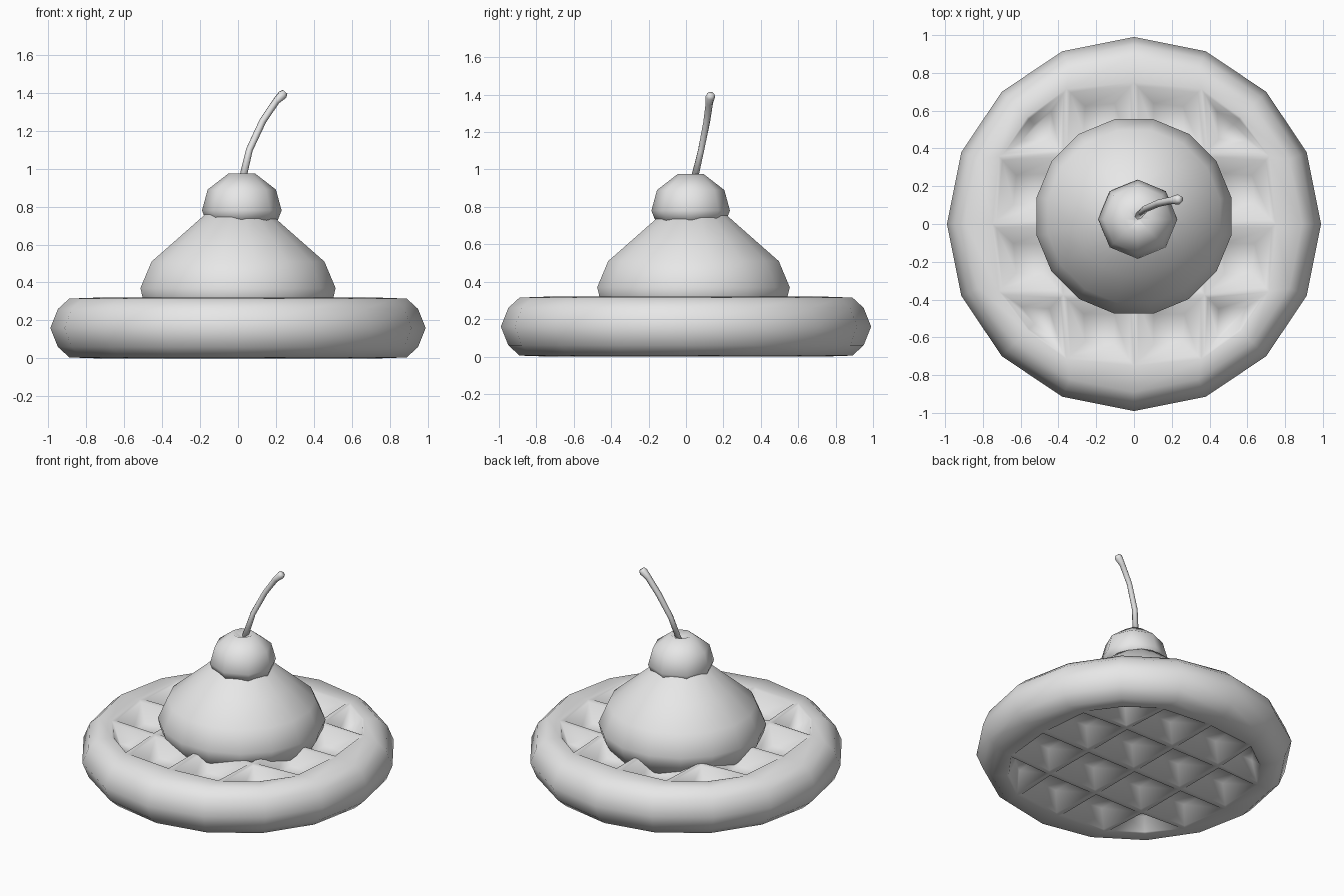
import bpy
import bmesh
from math import atan2, cos, sin, pi
from mathutils import Vector

cube = bpy.data.objects.get("Cube")
if cube:
    bpy.data.objects.remove(cube, do_unlink=True)

GREY = (0.8, 0.8, 0.8, 1.0)
grey = bpy.data.materials.new("plain_grey")
grey.use_nodes = True
grey.diffuse_color = GREY
bsdf = next(n for n in grey.node_tree.nodes if n.type == "BSDF_PRINCIPLED")
bsdf.inputs["Base Color"].default_value = GREY


def add_object(name, bm, location):
    """Turn a bmesh into a smooth shaded object."""
    bmesh.ops.recalc_face_normals(bm, faces=bm.faces)
    for f in bm.faces:
        f.smooth = True
    mesh = bpy.data.meshes.new(name)
    bm.to_mesh(mesh)
    bm.free()
    mesh.materials.append(grey)
    obj = bpy.data.objects.new(name, mesh)
    obj.location = location
    bpy.context.collection.objects.link(obj)
    return obj


def lathe(name, profile, sides, start, location):
    """Closed round body from (radius, height) points, bottom to top."""
    bm = bmesh.new()
    rings = []
    for r, z in profile:
        angles = [start + 2 * pi * i / sides for i in range(sides)]
        rings.append([bm.verts.new((r * cos(a), r * sin(a), z)) for a in angles])
    for low, high in zip(rings, rings[1:]):
        for i in range(sides):
            j = (i + 1) % sides
            bm.faces.new((low[i], low[j], high[j], high[i]))
    bm.faces.new(rings[0][::-1])
    bm.faces.new(rings[-1])
    return add_object(name, bm, location)


# Waffle: a 4 x 4 grid of wells inside a 16-sided rounded rim, mirrored below
HALF = 0.16
STEP = pi / 8
bm = bmesh.new()
bmesh.ops.create_grid(bm, x_segments=4, y_segments=4, size=0.75)
cells = list(bm.faces)
for v in bm.verts:
    v.co.z = HALF
    flat = v.co.xy
    if flat.length > 0.8:
        v.co.xy = flat * (0.8 / flat.length)

# Rim rings, stepped outwards and down to the waist
edges = [e for e in bm.edges if e.is_boundary]
for radius, z in [(0.89, 0.155), (0.95, 0.1), (0.99, 0.0)]:
    new = bmesh.ops.extrude_edge_only(bm, edges=edges)["geom"]
    for v in [g for g in new if isinstance(g, bmesh.types.BMVert)]:
        a = round(atan2(v.co.y, v.co.x) / STEP) * STEP
        v.co = (radius * cos(a), radius * sin(a), z)
    edges = [g for g in new if isinstance(g, bmesh.types.BMEdge)
             and g.is_boundary]

# Wells: a narrow ridge, then a wall sloping to a small floor
for shrink, drop in [(0.9, 0.005), (0.5, 0.09)]:
    bmesh.ops.inset_individual(bm, faces=cells, thickness=0.005)
    for f in cells:
        centre = f.calc_center_median()
        for v in f.verts:
            v.co = centre + (v.co - centre) * shrink - Vector((0, 0, drop))

waffle = add_object("waffle", bm, (0, 0, HALF))
mirror = waffle.modifiers.new("underside", "MIRROR")
mirror.use_axis = (False, False, True)
mirror.use_clip = True
mirror.merge_threshold = 0.001

# Scoop of cream
lathe("cream_scoop",
      [(0.3, 0.19), (0.46, 0.22), (0.51, 0.31), (0.525, 0.37), (0.465, 0.51),
       (0.32, 0.635), (0.17, 0.765), (0.06, 0.79)],
      16, STEP / 2, (0, 0.04, 0))

# Cherry with a dimple on top
lathe("cherry",
      [(0.1, 0.7), (0.19, 0.73), (0.21, 0.78), (0.18, 0.89),
       (0.07, 0.975), (0.015, 0.95)],
      8, 0, (0.02, 0.025, 0))

# Cherry stem, slightly thicker at the tip
path = [(0.02, 0.04, 0.93, 0.02), (0.06, 0.08, 1.1, 0.018),
        (0.13, 0.11, 1.25, 0.019), (0.2, 0.125, 1.355, 0.02),
        (0.235, 0.13, 1.39, 0.027), (0.247, 0.132, 1.405, 0.018)]
bm = bmesh.new()
points = [Vector(p[:3]) for p in path]
rings = []
for i, p in enumerate(path):
    along = points[min(i + 1, len(path) - 1)] - points[max(i - 1, 0)]
    turn = along.to_track_quat("Z", "Y")
    rings.append([bm.verts.new(points[i] + turn @ Vector(
        (p[3] * cos(k * pi / 3), p[3] * sin(k * pi / 3), 0))) for k in range(6)])
for low, high in zip(rings, rings[1:]):
    for k in range(6):
        n = (k + 1) % 6
        bm.faces.new((low[k], low[n], high[n], high[k]))
bm.faces.new(rings[0][::-1])
bm.faces.new(rings[-1])
add_object("cherry_stem", bm, (0, 0, 0))
